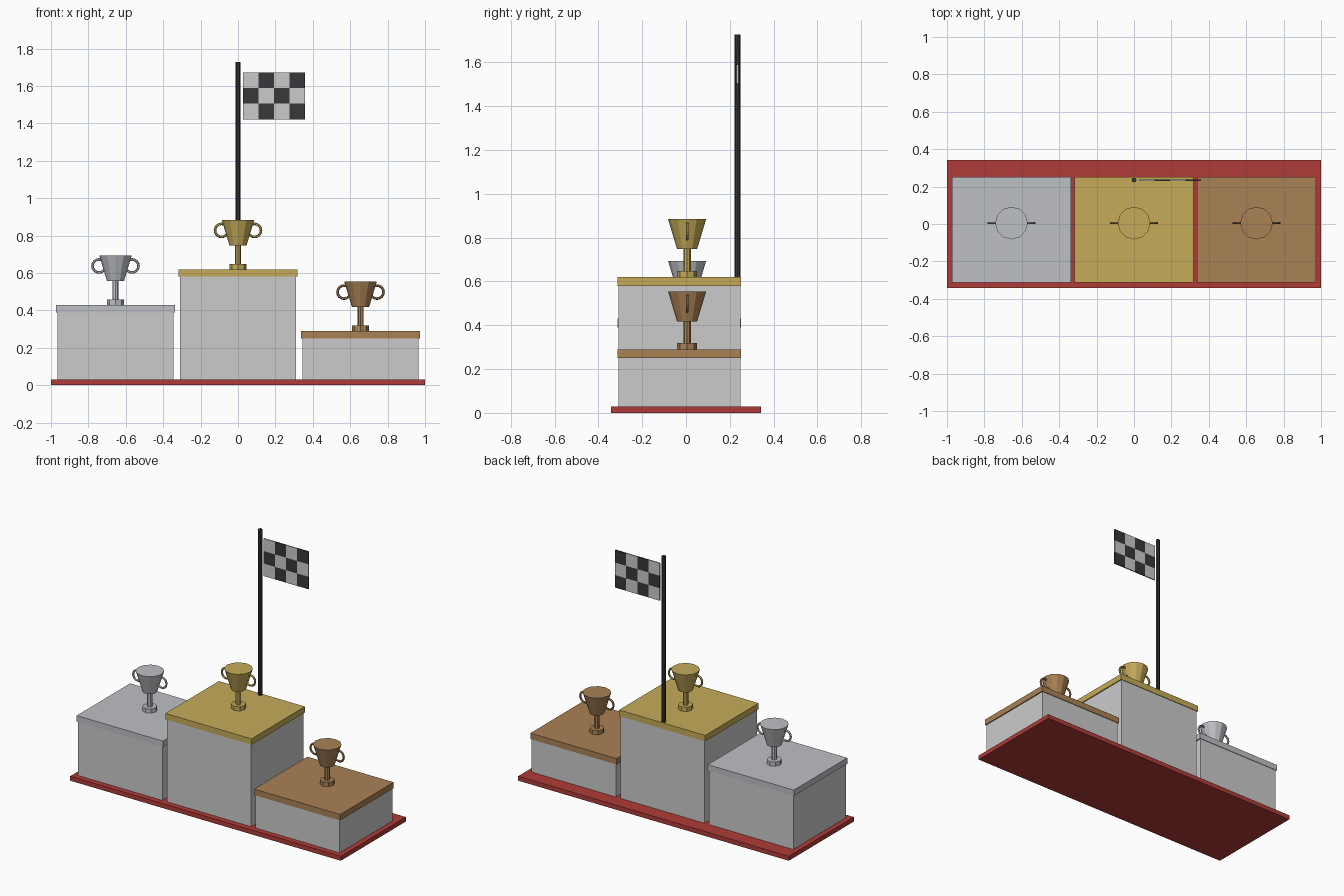
import bpy, math

if "Cube" in bpy.data.objects:
    bpy.data.objects.remove(bpy.data.objects["Cube"])


def material(name, rgb):
    m = bpy.data.materials.new(name)
    m.diffuse_color = (*rgb, 1)
    m.use_nodes = True
    m.node_tree.nodes["Principled BSDF"].inputs["Base Color"].default_value = m.diffuse_color
    return m


RED = material("red", (0.43, 0.045, 0.04))
GOLD = material("gold", (0.56, 0.41, 0.10))
SILVER = material("silver", (0.52, 0.53, 0.56))
BRONZE = material("bronze", (0.40, 0.22, 0.09))
DARK = material("dark", (0.04, 0.04, 0.045))


def finish(name, mat):
    ob = bpy.context.object
    ob.name = name
    if mat:
        ob.data.materials.append(mat)
    return ob


def box(name, x0, x1, y0, y1, z0, z1, mat=None):
    bpy.ops.mesh.primitive_cube_add(
        size=1, location=((x0 + x1) / 2, (y0 + y1) / 2, (z0 + z1) / 2))
    bpy.context.object.scale = (x1 - x0, y1 - y0, z1 - z0)
    bpy.ops.object.transform_apply(location=False, rotation=False, scale=True)
    return finish(name, mat)


def cone(name, x, y, z0, z1, r0, r1, sides, mat):
    bpy.ops.mesh.primitive_cone_add(
        vertices=sides, radius1=r0, radius2=r1, depth=z1 - z0,
        location=(x, y, (z0 + z1) / 2))
    return finish(name, mat)


def trophy(prefix, x, z, mat):
    # foot, stem, bowl and a ring handle on each side
    cone(prefix + "_cup_foot", x, 0.005, z, z + 0.028, 0.045, 0.045, 8, mat)
    cone(prefix + "_cup_stem", x, 0.005, z + 0.028, z + 0.13, 0.017, 0.017, 8, mat)
    cone(prefix + "_cup_bowl", x, 0.005, z + 0.128, z + 0.264, 0.046, 0.087, 12, mat)
    for side, s in (("left", -1), ("right", 1)):
        bpy.ops.mesh.primitive_torus_add(
            major_radius=0.035, minor_radius=0.007,
            major_segments=16, minor_segments=6,
            location=(x + s * 0.088, 0.005, z + 0.208),
            rotation=(math.pi / 2, 0, 0))
        finish(f"{prefix}_cup_handle_{side}", mat)


# base slab
box("base", -1, 1, -0.343, 0.343, 0, 0.03, RED)

# three steps, each with a coloured top and a trophy
for prefix, x, top, mat in (("silver", -0.655, 0.43, SILVER),
                            ("gold", 0, 0.62, GOLD),
                            ("bronze", 0.655, 0.29, BRONZE)):
    box(prefix + "_step", x - 0.311, x + 0.311, -0.307, 0.248, 0.02, top - 0.02)
    box(prefix + "_step_top", x - 0.318, x + 0.318, -0.312, 0.252, top - 0.04, top, mat)
    trophy(prefix, x, top, mat)

# flag pole
cone("flag_pole", 0, 0.235, 0.6, 1.727, 0.0128, 0.0128, 8, DARK)

# chequered flag
W, H = 0.331 / 4, 0.25 / 3
for col in range(4):
    for row in range(3):
        x, z = 0.027 + col * W, 1.422 + row * H
        box(f"flag_square_{col}_{row}", x, x + W, 0.231, 0.239, z, z + H,
            DARK if (col + row) % 2 else None)
